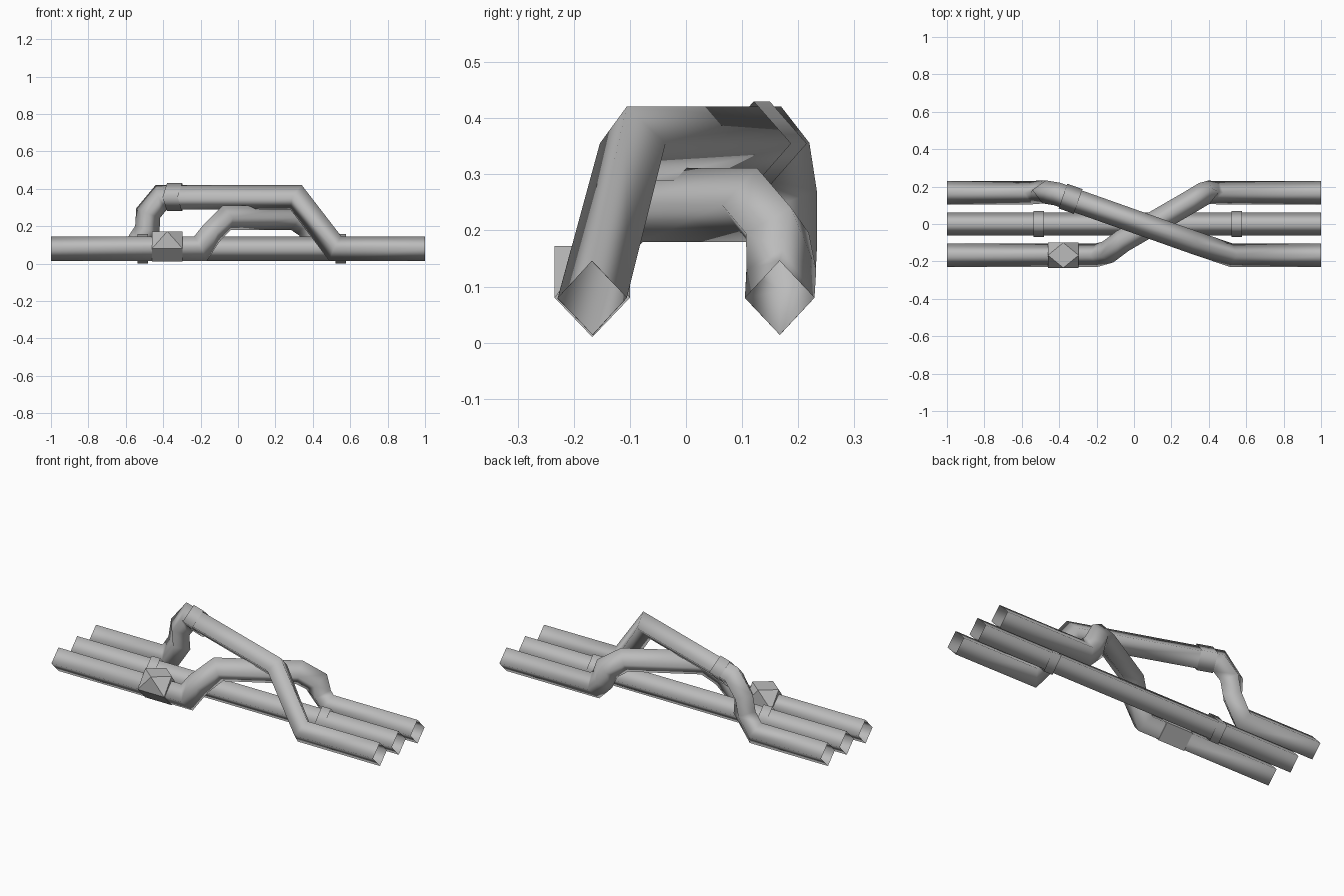
import bpy
import bmesh
from mathutils import Vector

if "Cube" in bpy.data.objects:
    bpy.data.objects.remove(bpy.data.objects["Cube"])

grey = bpy.data.materials.new("pipe grey")
grey.use_nodes = True
COLOUR = (0.5, 0.5, 0.5, 1)
grey.diffuse_color = COLOUR
grey.node_tree.nodes["Principled BSDF"].inputs["Base Color"].default_value = COLOUR

UP = Vector((0, 0, 1))
ROW = 0.167    # spacing between the parallel pipes
AXIS = 0.08    # height of the pipe axes


def finish(name, bm, smooth=True):
    bmesh.ops.recalc_face_normals(bm, faces=bm.faces)
    mesh = bpy.data.meshes.new(name)
    bm.to_mesh(mesh)
    bm.free()
    mesh.materials.append(grey)
    for poly in mesh.polygons:
        poly.use_smooth = smooth
    obj = bpy.data.objects.new(name, mesh)
    bpy.context.collection.objects.link(obj)
    return obj


def tube(name, path, width, height):
    """Open four-sided tube with mitred bends, standing on its edge."""
    pts = [Vector(p) for p in path]
    bm = bmesh.new()
    rings = []
    for i, p in enumerate(pts):
        before = (p - pts[max(i - 1, 0)]).normalized()
        after = (pts[min(i + 1, len(pts) - 1)] - p).normalized()
        t = (before + after).normalized()
        side = t.cross(UP).normalized()
        top = side.cross(t)
        bend = after - before
        corners = []
        for d in (side * width, top * height, -side * width, -top * height):
            if 0 < i < len(pts) - 1 and bend.length > 0.01:
                n = bend.normalized()
                d = d + n * d.dot(n) * (1 / t.dot(after) - 1)
            corners.append(bm.verts.new(p + d))
        rings.append(corners)
    for a, b in zip(rings, rings[1:]):
        for k in range(4):
            j = (k + 1) % 4
            bm.faces.new((a[k], a[j], b[j], b[k]))
    return finish(name, bm)


# Straight middle pipe with two collars
tube("middle_pipe", [(-1, 0, AXIS), (1, 0, AXIS)], 0.062, 0.066)
for name, x in (("right_collar", -0.51), ("left_collar", 0.55)):
    tube("middle_pipe_" + name, [(x - 0.028, 0, AXIS), (x + 0.028, 0, AXIS)], 0.07, 0.079)

# High pipe crossing over both others
high_start = Vector((-0.41, 0.16, 0.355))
high_end = Vector((0.31, -0.095, 0.355))
tube("high_crossing_pipe", [
    (-1, ROW, AXIS), (-0.55, ROW, AXIS), (-0.485, 0.172, 0.18), (-0.48, 0.172, 0.27),
    high_start, high_end, (0.52, -ROW, AXIS), (1, -ROW, AXIS)], 0.062, 0.066)
along = (high_end - high_start).normalized()
mid = high_start + along * 0.075
tube("high_pipe_collar", [mid - along * 0.043, mid + along * 0.043], 0.07, 0.075)

# Low pipe crossing between them
tube("low_crossing_pipe", [
    (-1, -ROW, AXIS), (-0.2, -ROW, AXIS), (-0.14, -0.15, 0.165), (-0.06, -0.09, 0.245),
    (0.3, 0.118, 0.245), (0.375, 0.163, 0.195), (0.4, 0.17, 0.13), (0.45, ROW, AXIS),
    (1, ROW, AXIS)], 0.062, 0.066)

# Valve box: faceted top over a keel-shaped underside
bm = bmesh.new()
cx, half_x, half_y = -0.378, 0.082, 0.067
top = [bm.verts.new((cx + half_x * sx, -ROW + half_y * sy, 0.172))
       for sx, sy in ((1, 0), (0, 1), (-1, 0), (0, -1))]
rim = [bm.verts.new((cx + half_x * sx, -ROW + half_y * sy, AXIS))
       for sx, sy in ((1, 1), (-1, 1), (-1, -1), (1, -1))]
keel = [bm.verts.new((cx + half_x * s, -ROW, 0.01)) for s in (1, -1)]
bm.faces.new(top)
for k in range(4):
    bm.faces.new((top[k], rim[k], top[(k + 1) % 4]))
    bm.faces.new((top[k], rim[k - 1], rim[k]))
bm.faces.new((rim[0], rim[1], keel[1], keel[0]))
bm.faces.new((rim[2], rim[3], keel[0], keel[1]))
bm.faces.new((rim[3], rim[0], keel[0]))
bm.faces.new((rim[1], rim[2], keel[1]))
finish("valve_box", bm, smooth=False)
